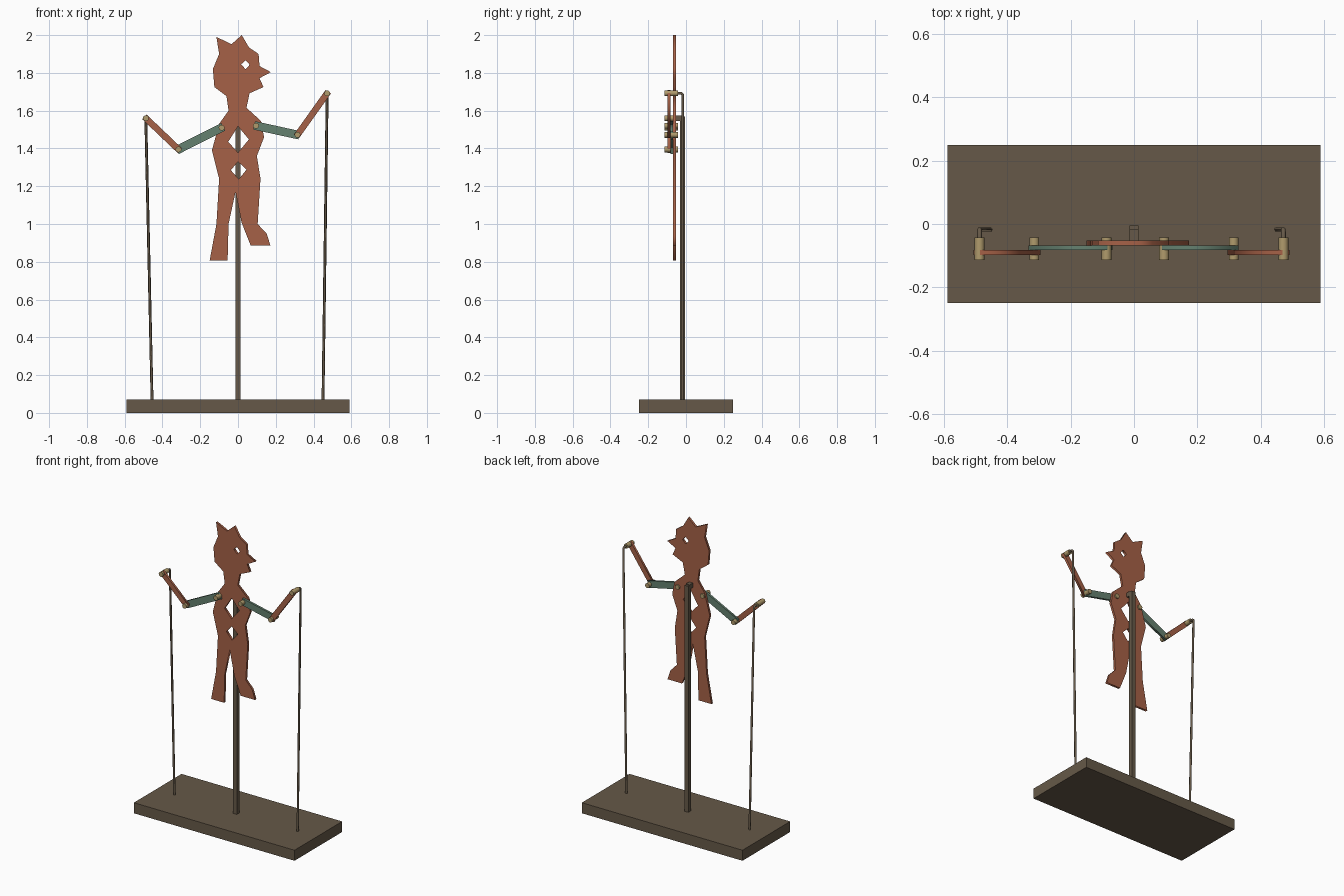
import bpy, math
from mathutils import Vector

if "Cube" in bpy.data.objects:
    bpy.data.objects.remove(bpy.data.objects["Cube"])


def material(name, rgb):
    m = bpy.data.materials.new(name)
    lin = [((c / 255 + 0.055) / 1.055) ** 2.4 for c in rgb]
    m.diffuse_color = (*lin, 1)
    m.use_nodes = True
    m.node_tree.nodes["Principled BSDF"].inputs["Base Color"].default_value = m.diffuse_color
    return m


RUST = material("rust red", (166, 97, 71))
TEAL = material("dusty green", (101, 129, 112))
WOOD = material("dark wood", (102, 89, 72))
PEG = material("pale wood", (176, 155, 108))


def to_mesh(curve, name, mat):
    """Turn a curve into a mesh object with one colour."""
    ob = bpy.data.objects.new(name, curve)
    bpy.context.collection.objects.link(ob)
    bpy.ops.object.select_all(action='DESELECT')
    ob.select_set(True)
    bpy.context.view_layer.objects.active = ob
    curve.materials.append(mat)
    return ob


def add_spline(curve, points, cyclic):
    s = curve.splines.new('POLY')
    s.points.add(len(points) - 1)
    for p, co in zip(s.points, points):
        p.co = (*co, 1)
    s.use_cyclic_u = cyclic


def cutout(name, loops, y, thickness, mat):
    """Flat board in the xz plane; loops after the first are holes."""
    c = bpy.data.curves.new(name, 'CURVE')
    c.dimensions = '2D'
    c.fill_mode = 'BOTH'
    c.extrude = thickness / 2
    for loop in loops:
        add_spline(c, [(x, z, 0) for x, z in loop], True)
    ob = to_mesh(c, name, mat)
    ob.rotation_euler.x = math.pi / 2
    ob.location.y = y
    bpy.ops.object.convert(target='MESH')


def box(name, lo, hi, mat):
    lo, hi = Vector(lo), Vector(hi)
    bpy.ops.mesh.primitive_cube_add(size=1, location=(lo + hi) / 2)
    ob = bpy.context.object
    ob.name = name
    ob.scale = hi - lo
    ob.data.materials.append(mat)


def arm(name, a, b, width, y, mat, overhang=0.01):
    """Straight slat between two joints in the xz plane."""
    a, b = Vector(a), Vector(b)
    d = (b - a).normalized()
    n = Vector((-d.y, d.x)) * width / 2
    a, b = a - d * overhang, b + d * overhang
    cutout(name, [[a + n, a - n, b - n, b + n]], y, 0.015, mat)


def peg(name, at):
    bpy.ops.mesh.primitive_cylinder_add(
        vertices=16, radius=0.0155, depth=0.07,
        location=(at[0], -0.078, at[1]), rotation=(math.pi / 2, 0, 0))
    ob = bpy.context.object
    ob.name = name
    ob.data.materials.append(PEG)
    bpy.ops.object.shade_smooth_by_angle()


def rod(name, points):
    c = bpy.data.curves.new(name, 'CURVE')
    c.dimensions = '3D'
    c.bevel_depth = 0.0075
    c.bevel_resolution = 1
    c.use_fill_caps = True
    add_spline(c, points, False)
    to_mesh(c, name, WOOD)
    bpy.ops.object.convert(target='MESH')


# Stand: base board, upright post and short bracket to the figure
box("base", (-0.59, -0.25, 0), (0.59, 0.25, 0.07), WOOD)
box("post", (-0.014, -0.032, 0.07), (0.014, -0.004, 1.57), WOOD)
box("post_bracket", (-0.014, -0.055, 1.545), (0.014, -0.018, 1.575), WOOD)

# Figure silhouette with eye and two body cut-outs
outline = [
    (-.114, 1.99), (-.034, 1.952), (.02, 2.0), (.058, 1.935), (.109, 1.9),
    (.114, 1.836), (.174, 1.804), (.114, 1.772), (.135, 1.725), (.061, 1.692),
    (.045, 1.615), (.122, 1.545), (.138, 1.46), (.1, 1.36), (.119, 1.24),
    (.104, 1.0), (.151, .95), (.172, .886), (.067, .886), (.019, 1.008),
    (-.013, 1.17), (-.05, 1.0), (-.055, .807), (-.15, .807), (-.114, 1.0),
    (-.1, 1.24), (-.138, 1.39), (-.1, 1.53), (-.05, 1.6), (-.061, 1.677),
    (-.125, 1.725), (-.133, 1.82), (-.1, 1.9)]
eye = [(.04, 1.867), (.062, 1.843), (.04, 1.82), (.016, 1.845)]
chest_hole = [(0, 1.517), (.058, 1.448), (0, 1.378), (-.052, 1.435)]
belly_hole = [(0, 1.33), (.045, 1.288), (.004, 1.237), (-.038, 1.285)]
cutout("figure", [outline, eye, chest_hole, belly_hole], -0.06, 0.015, RUST)

# Jointed arms, pegs and bent control rods on each side
sides = {
    "left": [(-.087, 1.51), (-.315, 1.395), (-.488, 1.56), -.455],
    "right": [(.095, 1.52), (.315, 1.472), (.472, 1.692), .45],
}
for side, (shoulder, elbow, hand, foot_x) in sides.items():
    arm(side + "_upper_arm", shoulder, elbow, 0.045, -0.075, TEAL)
    arm(side + "_forearm", elbow, hand, 0.034, -0.09, RUST)
    for joint, at in (("shoulder", shoulder), ("elbow", elbow), ("hand", hand)):
        peg(f"{side}_{joint}_peg", at)
    x, z = hand
    rod(side + "_control_rod", [
        (x, -0.06, z), (x, -0.024, z), (x, -0.017, z - 0.008),
        (foot_x, -0.017, 0.068)])
